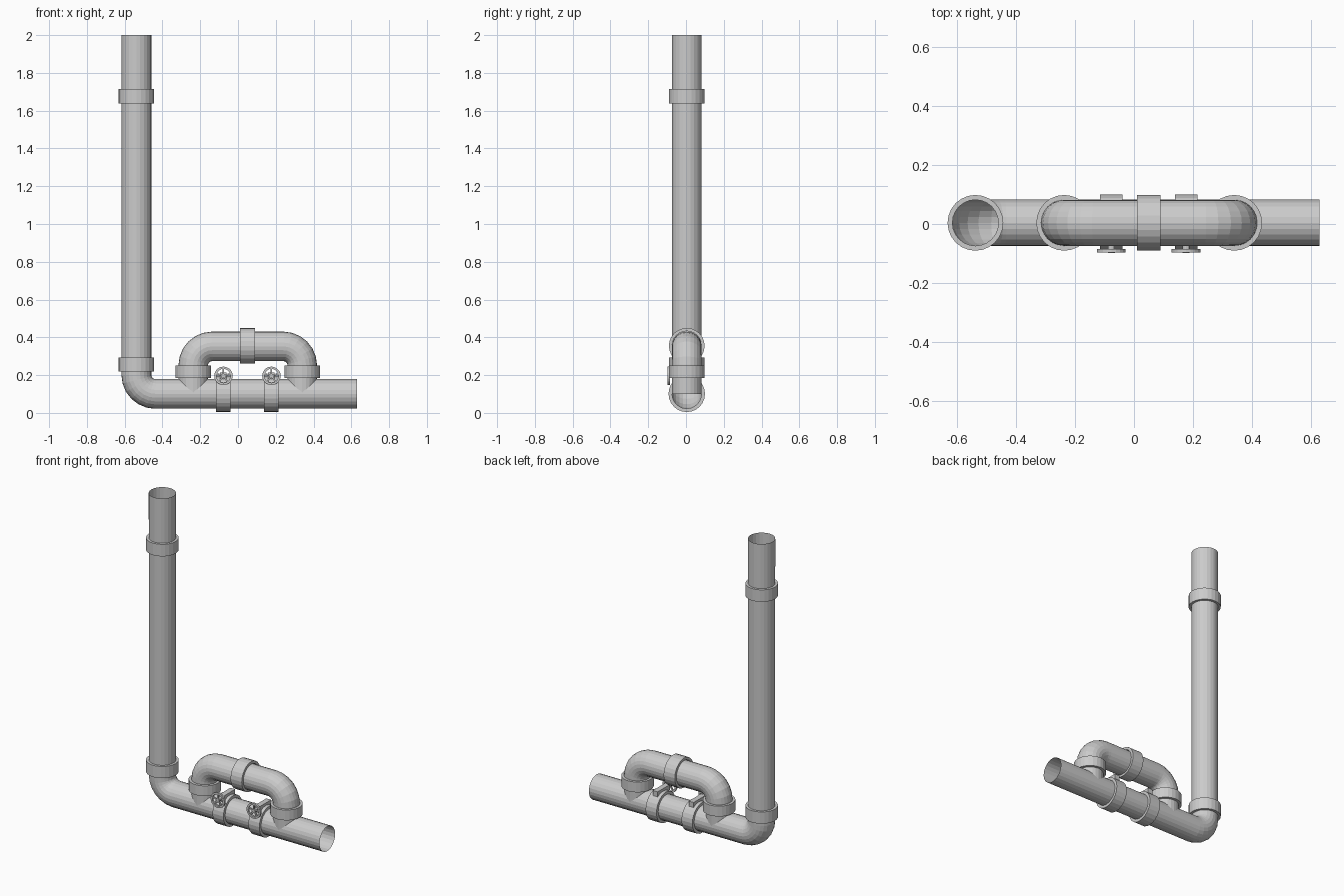
import bpy, bmesh
from math import sin, cos, pi, radians
from mathutils import Vector, Matrix

if "Cube" in bpy.data.objects:
    bpy.data.objects.remove(bpy.data.objects["Cube"])

YC = 0.004      # y of all pipe axes
R = 0.079       # pipe radius
SIDES = 24


def finish(bm, name):
    bmesh.ops.recalc_face_normals(bm, faces=bm.faces)
    me = bpy.data.meshes.new(name)
    bm.to_mesh(me)
    bm.free()
    ob = bpy.data.objects.new(name, me)
    bpy.context.collection.objects.link(ob)
    return ob


def bend(cx, cz, r, a0, a1, steps=6):
    """Quarter-bend centre line in the xz plane."""
    return [(cx + r * cos(radians(a0 + (a1 - a0) * i / steps)),
             cz + r * sin(radians(a0 + (a1 - a0) * i / steps))) for i in range(steps + 1)]


def sweep(name, path, r):
    """Open round tube along a path of (x, z) points."""
    bm = bmesh.new()
    pts = [Vector((x, YC, z)) for x, z in path]
    rings = []
    for i, p in enumerate(pts):
        d0 = (p - pts[i - 1]).normalized() if i else Vector()
        d1 = (pts[i + 1] - p).normalized() if i < len(pts) - 1 else Vector()
        t = (d0 + d1).normalized()
        n = Vector((-t.z, 0, t.x))
        rings.append([bm.verts.new(p + r * (cos(a) * n + sin(a) * Vector((0, 1, 0))))
                      for a in (2 * pi * k / SIDES for k in range(SIDES))])
    for a, b in zip(rings, rings[1:]):
        for k in range(SIDES):
            j = (k + 1) % SIDES
            bm.faces.new((a[k], a[j], b[j], b[k]))
    return finish(bm, name)


def ring(name, centre, axis, r_in, r_out, length, sides=SIDES):
    """Square-section ring around the given axis."""
    bm = bmesh.new()
    q = Vector((0, 0, 1)).rotation_difference(Vector(axis)).to_matrix()
    prof = [(r_in, -length / 2), (r_out, -length / 2), (r_out, length / 2), (r_in, length / 2)]
    loops = [[bm.verts.new(Vector(centre) + q @ Vector((r * cos(a), r * sin(a), h))) for r, h in prof]
             for a in (2 * pi * k / sides for k in range(sides))]
    for k in range(sides):
        a, b = loops[k], loops[(k + 1) % sides]
        for i in range(4):
            j = (i + 1) % 4
            bm.faces.new((a[i], a[j], b[j], b[i]))
    return finish(bm, name)


def add_box(bm, size, matrix):
    bmesh.ops.create_cube(bm, size=1, matrix=matrix @ Matrix.Diagonal((*size, 1)))


# Main pipe: riser, elbow, horizontal run
sweep("main_pipe", [(-0.538, 2.0)] + bend(-0.438, 0.201, 0.1, 180, 270) + [(0.629, 0.101)], R)

# Bypass loop rising out of the main run
sweep("bypass_pipe", [(-0.237, 0.101)] + bend(-0.137, 0.252, 0.1, 180, 90)
      + bend(0.24, 0.252, 0.1, 90, 0) + [(0.34, 0.101)], R - 0.001)

# Couplings
Z, X = (0, 0, 1), (1, 0, 0)
for name, c, axis, length in (
        ("riser_top_coupling", (-0.538, YC, 1.676), Z, 0.077),
        ("riser_bottom_coupling", (-0.538, YC, 0.257), Z, 0.075),
        ("bypass_left_coupling", (-0.237, YC, 0.218), Z, 0.066),
        ("bypass_right_coupling", (0.34, YC, 0.218), Z, 0.066),
        ("bypass_top_coupling", (0.05, YC, 0.355), X, 0.079)):
    ring(name, c, axis, R - 0.001, 0.0945, length)

# Valves: collar, body bar across the top, stem and handwheel
for side, x in (("left", -0.077), ("right", 0.177)):
    ring(side + "_valve_collar", (x, YC, 0.101), X, R - 0.001, 0.0965, 0.077)
    wz = 0.196
    bm = bmesh.new()
    add_box(bm, (0.034, 0.125, 0.034), Matrix.Translation((x, -0.005, wz)))
    finish(bm, side + "_valve_body")
    bm = bmesh.new()
    bmesh.ops.create_cone(bm, cap_ends=True, segments=12, radius1=0.012, radius2=0.012, depth=0.04,
                          matrix=Matrix.Translation((x, -0.078, wz)) @ Matrix.Rotation(pi / 2, 4, 'X'))
    finish(bm, side + "_valve_stem")
    ring(side + "_handwheel_rim", (x, -0.091, wz), (0, 1, 0), 0.037, 0.049, 0.012, 20)
    bm = bmesh.new()
    for k in range(5):
        m = (Matrix.Translation((x, -0.091, wz)) @ Matrix.Rotation(2 * pi * k / 5, 4, 'Y')
             @ Matrix.Translation((0, 0, 0.022)))
        add_box(bm, (0.008, 0.008, 0.034), m)
    finish(bm, side + "_handwheel_spokes")
